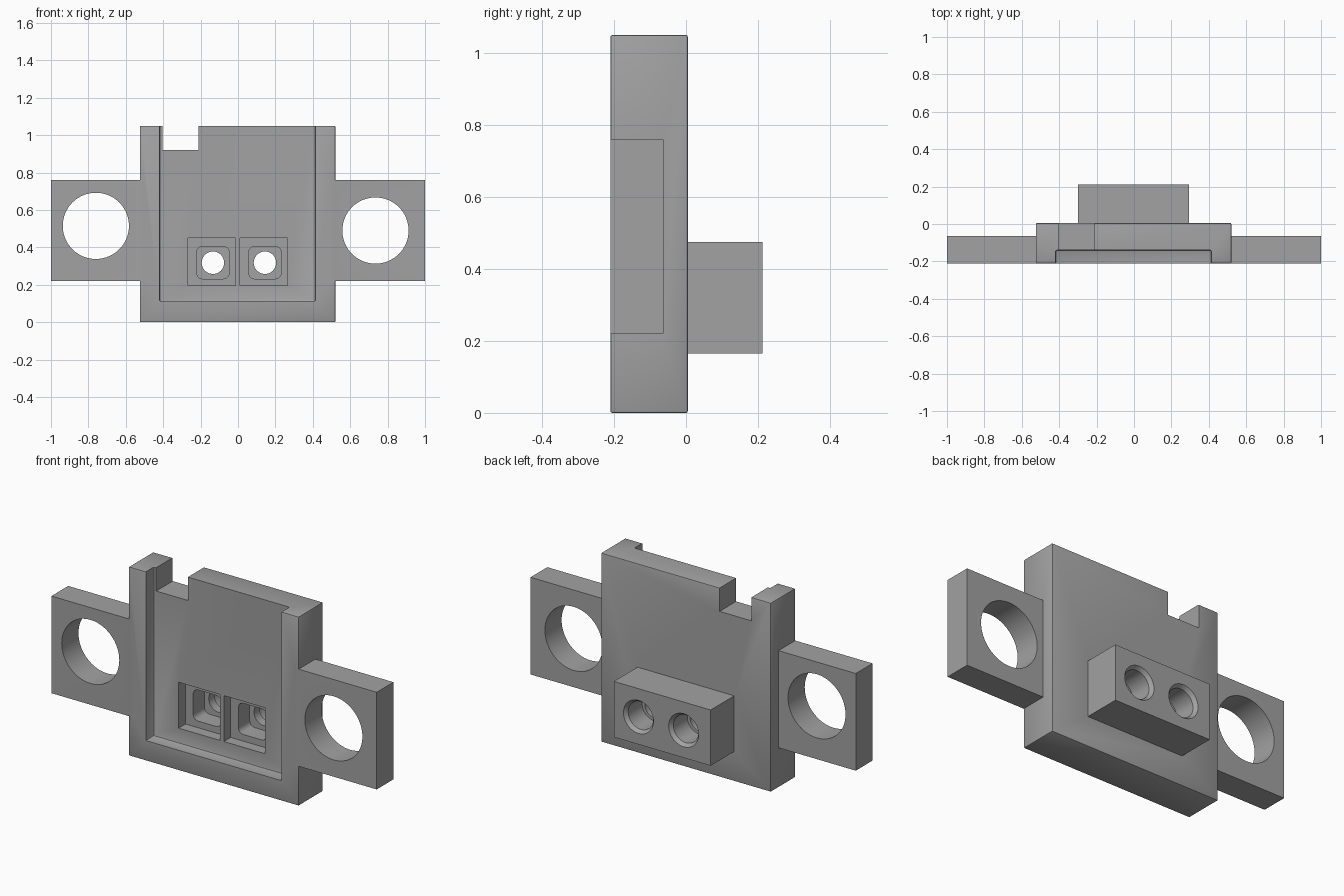
import bpy, bmesh, math
from mathutils import Matrix

if "Cube" in bpy.data.objects:
    bpy.data.objects.remove(bpy.data.objects["Cube"])

grey = bpy.data.materials.new("plain grey")
grey.diffuse_color = (0.36, 0.36, 0.36, 1)
grey.use_nodes = True
grey.node_tree.nodes["Principled BSDF"].inputs["Base Color"].default_value = grey.diffuse_color


def finish(name, bm):
    me = bpy.data.meshes.new(name)
    bmesh.ops.recalc_face_normals(bm, faces=bm.faces)
    bm.to_mesh(me)
    bm.free()
    me.materials.append(grey)
    ob = bpy.data.objects.new(name, me)
    bpy.context.collection.objects.link(ob)
    return ob


def box(name, x, y, z, round_y=0.0, bevel=0.0):
    """Box from ranges; round_y rounds the edges along y, bevel softens all edges."""
    bm = bmesh.new()
    bmesh.ops.create_cube(bm, size=1)
    for v in bm.verts:
        v.co = [r[0] if c < 0 else r[1] for c, r in zip(v.co, (x, y, z))]
    edges = bm.edges[:]
    if round_y:
        edges = [e for e in edges if abs(e.verts[0].co.y - e.verts[1].co.y) > 1e-4]
    if round_y or bevel:
        bmesh.ops.bevel(bm, geom=edges, offset=round_y or bevel,
                        segments=5 if round_y else 2, profile=0.5, affect='EDGES')
    return finish(name, bm)


def rod(name, x, z, y, r1, r2=None):
    """Round cutter along y, radius r1 at y[0] and r2 at y[1]."""
    bm = bmesh.new()
    bmesh.ops.create_cone(bm, cap_ends=True, segments=64, radius1=r1,
                          radius2=r1 if r2 is None else r2, depth=y[1] - y[0])
    m = Matrix.Translation((x, (y[0] + y[1]) / 2, z)) @ Matrix.Rotation(-math.pi / 2, 4, 'X')
    bmesh.ops.transform(bm, matrix=m, verts=bm.verts)
    return finish(name, bm)


def combine(ob, other, op):
    other.hide_render = True
    mod = ob.modifiers.new(op.lower(), 'BOOLEAN')
    mod.operation, mod.solver, mod.object = op, 'EXACT', other
    bpy.ops.object.select_all(action='DESELECT')
    bpy.context.view_layer.objects.active = ob
    ob.select_set(True)
    bpy.ops.object.modifier_apply(modifier=mod.name)
    bpy.data.objects.remove(other)


# main plate with softened edges, and the socket block on its back
body = box("housing", (-0.525, 0.52), (-0.21, 0.005), (0, 1.05), bevel=0.005)
combine(body, box("socket_block", (-0.3, 0.295), (-0.05, 0.212), (0.165, 0.475)), 'UNION')

# mounting ears with large round holes
for name, x, hx, hz in (("left", (-1, -0.5), -0.76, 0.515), ("right", (0.5, 1), 0.735, 0.49)):
    combine(body, box(name + "_ear", x, (-0.21, -0.063), (0.22, 0.76)), 'UNION')
    combine(body, rod(name + "_hole", hx, hz, (-0.4, 0.0), 0.177), 'DIFFERENCE')

# front recess, open at the top, with a sloped lower lip, and the top notch
combine(body, box("recess", (-0.42, 0.415), (-0.4, -0.14), (0.112, 1.3), bevel=0.008), 'DIFFERENCE')
combine(body, box("notch", (-0.405, -0.21), (-0.4, 0.3), (0.92, 1.3)), 'DIFFERENCE')

# stepped contact openings: square pocket, rounded well, round bore
for cx in (-0.14, 0.138):
    combine(body, box("pocket", (cx - 0.127, cx + 0.127), (-0.3, -0.08), (0.195, 0.45)), 'DIFFERENCE')
    wx = cx + 0.006
    combine(body, box("well", (wx - 0.086, wx + 0.086), (-0.2, 0.02), (0.232, 0.405), round_y=0.03), 'DIFFERENCE')
    combine(body, rod("through", wx, 0.318, (-0.1, 0.25), 0.06), 'DIFFERENCE')
    combine(body, rod("bore", wx, 0.318, (0.07, 0.25), 0.077), 'DIFFERENCE')
    combine(body, rod("rim", wx, 0.318, (0.192, 0.232), 0.077, 0.107), 'DIFFERENCE')

bpy.ops.object.select_all(action='DESELECT')
bpy.context.view_layer.objects.active = body
body.select_set(True)
bpy.ops.object.shade_smooth_by_angle(angle=math.radians(30))
